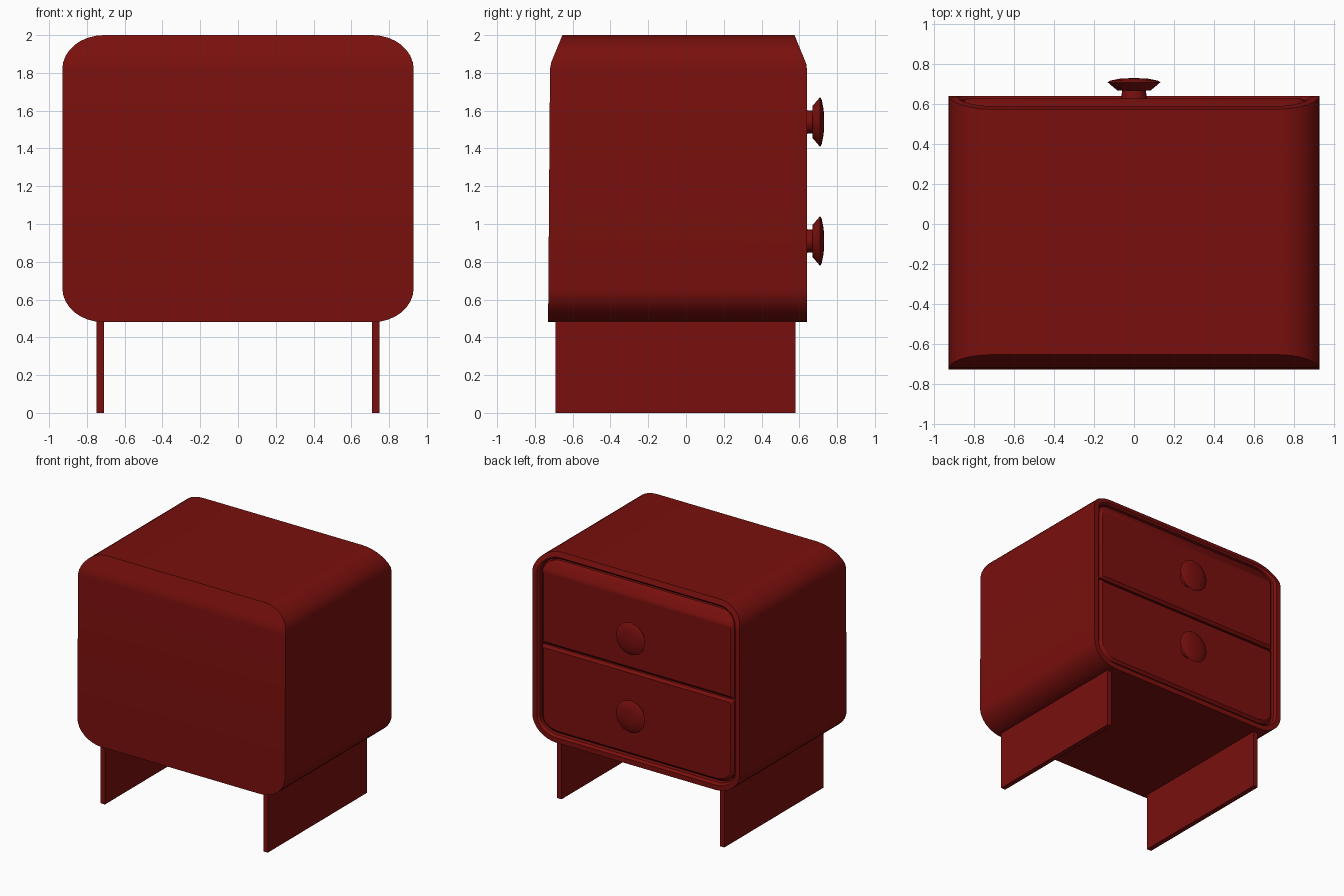
import bpy, bmesh, math
from mathutils import Matrix

if "Cube" in bpy.data.objects:
    bpy.data.objects.remove(bpy.data.objects["Cube"])

red = bpy.data.materials.new("dark_red")
red.diffuse_color = (0.19, 0.005, 0.004, 1)
red.use_nodes = True
red.node_tree.nodes["Principled BSDF"].inputs["Base Color"].default_value = red.diffuse_color


def bend(z):
    # both faces lean inward near the top edge
    return max(0.0, z - 1.84) * 0.41


def drawer_side(y):
    return lambda z: y - bend(z)


def plain_side(z):
    return -0.73 + 0.01 * min(1.0, (z - 0.48) / 1.34) + bend(z)


def half_outline(hx, z0, z1, bottom, top, n=8):
    # right half of a rounded rectangle, from the bottom upward
    pts = []
    for (rx, rz), cz, start in ((bottom, z0 + bottom[1], -90), (top, z1 - top[1], 0)):
        for i in range(n + 1):
            a = math.radians(start + 90 * i / n)
            pts.append((hx - rx + rx * math.cos(a), cz + rz * math.sin(a)))
    return pts


def finish(name, bm):
    bmesh.ops.recalc_face_normals(bm, faces=bm.faces)
    me = bpy.data.meshes.new(name)
    bm.to_mesh(me)
    bm.free()
    ob = bpy.data.objects.new(name, me)
    bpy.context.collection.objects.link(ob)
    me.materials.append(red)
    bpy.ops.object.select_all(action='DESELECT')
    ob.select_set(True)
    bpy.context.view_layer.objects.active = ob
    bpy.ops.object.shade_smooth_by_angle(angle=math.radians(30))
    return ob


def loft(name, sections):
    # each section: right half outline and its depth function
    bm = bmesh.new()
    rings = []
    for pts, depth in sections:
        full = pts + [(-x, z) for x, z in reversed(pts)]
        rings.append([bm.verts.new((x, depth(z), z)) for x, z in full])
    n = len(rings[0])
    for a, b in zip(rings, rings[1:]):
        for i in range(n):
            j = (i + 1) % n
            bm.faces.new((a[i], a[j], b[j], b[i]))
    for r in (rings[0], rings[-1]):
        for i in range(n // 2 - 1):
            bm.faces.new((r[i], r[i + 1], r[n - 2 - i], r[n - 1 - i]))
    return finish(name, bm)


# cabinet shell with a recessed opening on the drawer side
def shell(i):
    r = (0.22 - i, 0.18 - i)
    return half_outline(0.93 - i, 0.48 + i, 2.0 - i, r, r)


loft("cabinet_body", [
    (shell(0), plain_side),
    (shell(0), drawer_side(0.64)),
    (shell(0.04), drawer_side(0.64)),
    (shell(0.055), drawer_side(0.62)),
    (shell(0.055), drawer_side(0.58)),
])


# drawer fronts with chamfered edges
def drawer(name, z0, z1, bottom, top):
    def section(i):
        return half_outline(0.86 - i, z0 + i, z1 - i, bottom, top)
    loft(name, [
        (section(0), drawer_side(0.57)),
        (section(0), drawer_side(0.61)),
        (section(0.02), drawer_side(0.628)),
    ])


sharp, rounded = (0.008, 0.008), (0.14, 0.11)
drawer("upper_drawer", 1.245, 1.93, sharp, rounded)
drawer("lower_drawer", 0.55, 1.235, rounded, sharp)


# turned knobs: (radius, y) profile spun around the y axis
def knob(name, z, sides=12):
    profile = [(0.065, 0.61), (0.06, 0.67), (0.085, 0.67), (0.132, 0.71),
               (0.12, 0.718), (0.065, 0.729), (0.0, 0.731)]
    bm = bmesh.new()
    verts = [bm.verts.new((r, y, z)) for r, y in profile]
    edges = [bm.edges.new(p) for p in zip(verts, verts[1:])]
    bmesh.ops.spin(bm, geom=verts + edges, cent=(0, 0, z), axis=(0, 1, 0),
                   angle=math.tau, steps=sides)
    bmesh.ops.remove_doubles(bm, verts=bm.verts, dist=0.0005)
    finish(name, bm)


knob("upper_knob", 1.54)
knob("lower_knob", 0.91)

# panel legs
for side, sx in (("left", -1), ("right", 1)):
    bm = bmesh.new()
    bmesh.ops.create_cube(bm, size=1, matrix=Matrix.Translation((sx * 0.73, -0.055, 0.245))
                          @ Matrix.Diagonal((0.04, 1.27, 0.49, 1)))
    finish(side + "_leg", bm)
